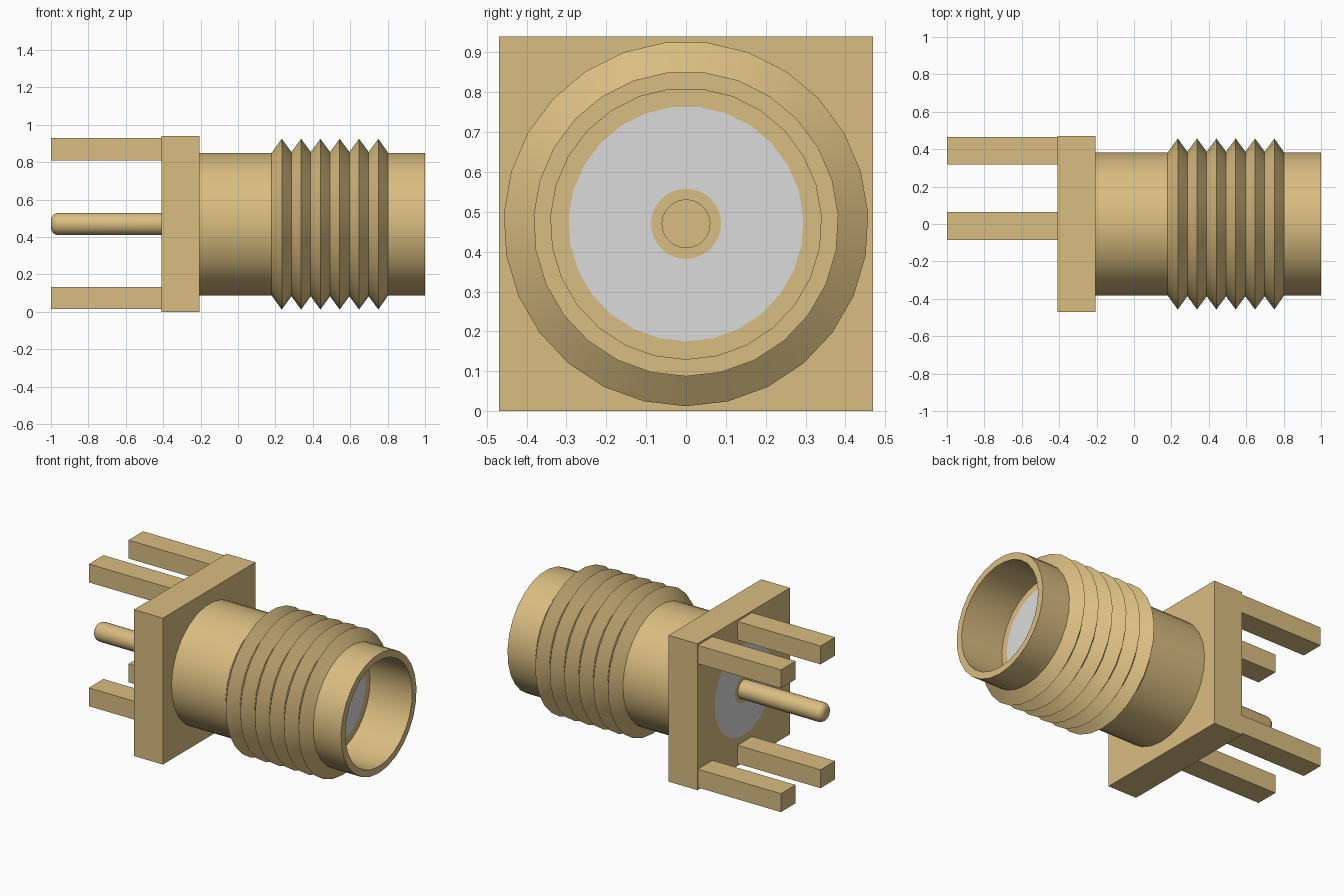
import bpy, bmesh, math

cube = bpy.data.objects.get("Cube")
if cube:
    bpy.data.objects.remove(cube, do_unlink=True)

AXIS_Z = 0.47      # height of the connector axis
SEG = 27           # sides of the large round parts
HALF = 0.47        # half width of the square flange
BACK, FACE, FLOOR, TIP = -0.41, -0.205, 0.70, 1.0   # stations along x


def material(name, rgb):
    mat = bpy.data.materials.new(name)
    mat.use_nodes = True
    mat.diffuse_color = (*rgb, 1)
    bsdf = next(n for n in mat.node_tree.nodes if n.type == 'BSDF_PRINCIPLED')
    bsdf.inputs["Base Color"].default_value = (*rgb, 1)
    return mat


gold = material("gold plating", (0.70, 0.51, 0.22))
grey = material("light grey insulator", (0.71, 0.71, 0.71))


def finish(name, bm, mat, smooth=False):
    bmesh.ops.remove_doubles(bm, verts=bm.verts, dist=1e-5)
    bmesh.ops.recalc_face_normals(bm, faces=bm.faces)
    mesh = bpy.data.meshes.new(name)
    bm.to_mesh(mesh)
    bm.free()
    mesh.materials.append(mat)
    obj = bpy.data.objects.new(name, mesh)
    bpy.context.collection.objects.link(obj)
    if smooth:
        bpy.ops.object.select_all(action='DESELECT')
        obj.select_set(True)
        bpy.context.view_layer.objects.active = obj
        bpy.ops.object.shade_smooth_by_angle(angle=math.radians(30))
    return obj


def ring(bm, x, r, seg):
    """Circle around the axis, with one vertex at the bottom."""
    return [bm.verts.new((x, r * math.sin(2 * math.pi * i / seg),
                          AXIS_Z - r * math.cos(2 * math.pi * i / seg)))
            for i in range(seg)]


def lathe(name, profile, mat, seg=SEG, closed=False):
    """Turn an (x, radius) profile around the connector axis."""
    bm = bmesh.new()
    rings = []
    for x, r in profile:
        if r == 0:
            rings.append([bm.verts.new((x, 0, AXIS_Z))])
        else:
            rings.append(ring(bm, x, r, seg))
    pairs = list(zip(rings, rings[1:]))
    if closed:
        pairs.append((rings[-1], rings[0]))
    for a, b in pairs:
        for i in range(seg):
            j = (i + 1) % seg
            if len(a) == 1:
                bm.faces.new((a[0], b[i], b[j]))
            elif len(b) == 1:
                bm.faces.new((a[i], a[j], b[0]))
            else:
                bm.faces.new((a[i], a[j], b[j], b[i]))
    return finish(name, bm, mat, smooth=True)


def box(name, x0, x1, y0, y1, z0, z1, mat):
    bm = bmesh.new()
    bmesh.ops.create_cube(bm, size=1)
    for v in bm.verts:
        v.co = ((x0 + x1) / 2 + v.co.x * (x1 - x0),
                (y0 + y1) / 2 + v.co.y * (y1 - y0),
                (z0 + z1) / 2 + v.co.z * (z1 - z0))
    return finish(name, bm, mat)


# Square flange with a round hole for the insulator
bm = bmesh.new()
square = [bm.verts.new((BACK, y, AXIS_Z + z)) for y, z in
          ((-HALF, -HALF), (HALF, -HALF), (HALF, HALF), (-HALF, HALF))]
hole = ring(bm, BACK, 0.295, SEG)
edges = [bm.edges.new((loop[i - 1], loop[i]))
         for loop in (square, hole) for i in range(len(loop))]
bmesh.ops.triangle_fill(bm, edges=edges, use_beauty=True)
plate = bmesh.ops.extrude_face_region(bm, geom=bm.faces[:])
bmesh.ops.translate(bm, vec=(FACE - BACK, 0, 0),
                    verts=[g for g in plate["geom"] if isinstance(g, bmesh.types.BMVert)])
finish("flange", bm, gold)

# Threaded barrel: six ridges outside, open bore inside
pitch = 0.1033
profile = [(FACE, 0.295), (FACE, 0.383), (0.18, 0.383)]
for k in range(6):
    peak = 0.234 + k * pitch
    profile += [(peak, 0.458), (peak + pitch / 2, 0.387 if k < 5 else 0.383)]
profile += [(TIP, 0.383), (TIP, 0.34), (FLOOR, 0.34), (FLOOR, 0.295)]
lathe("threaded_barrel", profile, gold, closed=True)

# Insulator tube running from the flange back to the bore floor
lathe("insulator", [(BACK, 0.088), (BACK, 0.295), (FLOOR, 0.295), (FLOOR, 0.088)],
      grey, closed=True)

# Centre contact: rounded solder pin at the back, socket at the front
tip = [(-1 + 0.04 * (1 - math.sin(a)), 0.02 + 0.04 * math.cos(a))
       for a in (math.radians(d) for d in (90, 67.5, 45, 22.5, 0))]
lathe("centre_contact",
      [(-1, 0)] + tip + [(BACK, 0.06), (BACK, 0.088), (FLOOR, 0.088),
                         (FLOOR, 0.06), (0.40, 0.06), (0.40, 0)], gold)

# Four board legs, offset towards +y
for level, z in (("lower", 0.015), ("upper", 0.81)):
    for side, y in (("right", -0.085), ("left", 0.317)):
        box(f"{level}_{side}_leg", -1, BACK, y, y + 0.148, z, z + 0.118, gold)
